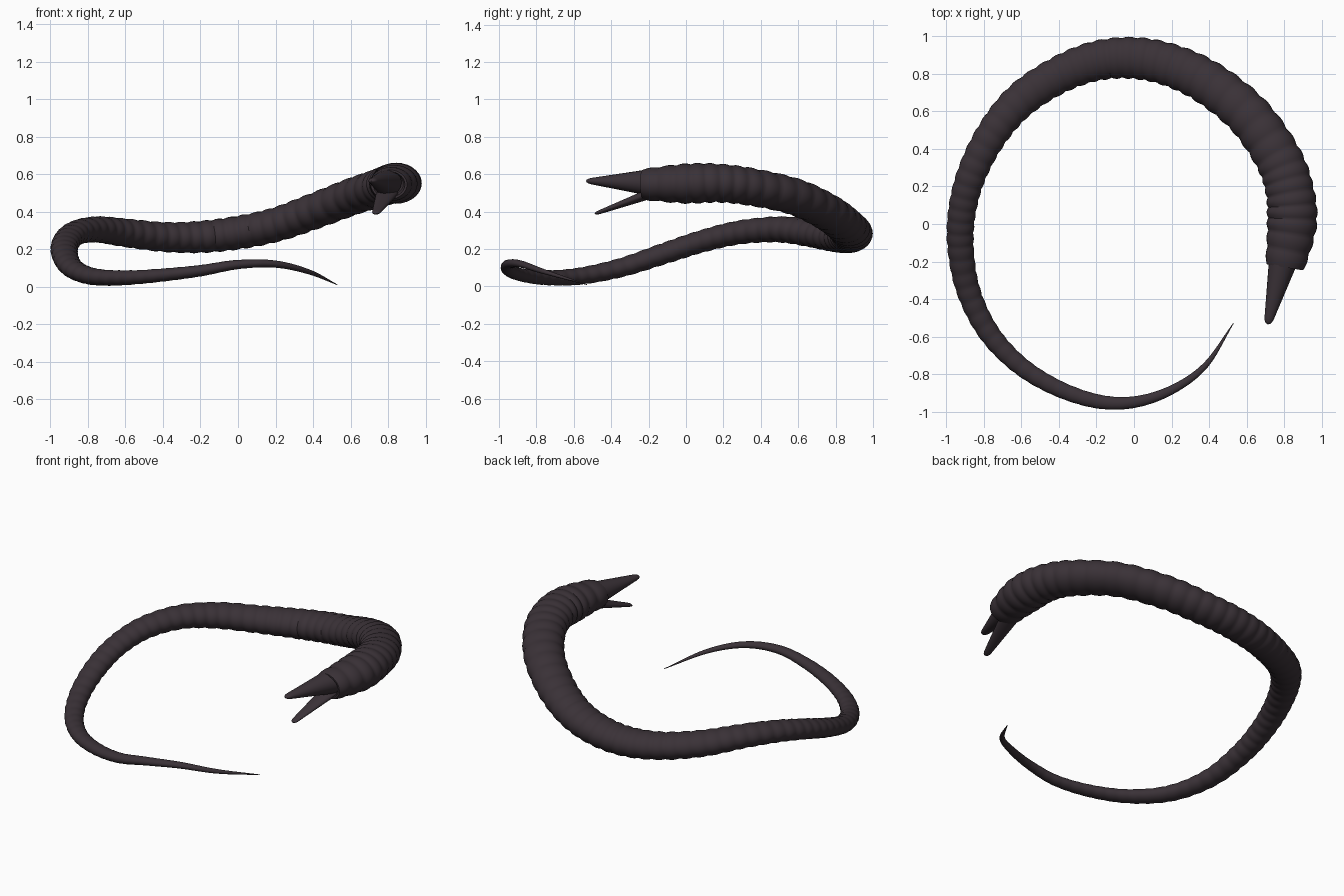
import bpy, bmesh, math
from mathutils import Vector

if "Cube" in bpy.data.objects:
    bpy.data.objects.remove(bpy.data.objects["Cube"])

skin = bpy.data.materials.new("dark plum hide")
skin.use_nodes = True
colour = (0.042, 0.031, 0.038, 1)
skin.diffuse_color = colour
skin.node_tree.nodes["Principled BSDF"].inputs["Base Color"].default_value = colour

UP = Vector((0, 0, 1))


def loft(name, sections, sides=28):
    """Skin elliptical sections: (centre, direction, half width, half height)."""
    bm = bmesh.new()
    rings = []
    for centre, direction, a, b in sections:
        side = direction.cross(UP).normalized()
        up = side.cross(direction).normalized()
        ring = []
        for i in range(sides):
            t = math.tau * i / sides
            ring.append(bm.verts.new(centre + side * a * math.cos(t) + up * b * math.sin(t)))
        rings.append(ring)
    for r0, r1 in zip(rings, rings[1:]):
        for i in range(sides):
            j = (i + 1) % sides
            bm.faces.new((r0[i], r0[j], r1[j], r1[i]))
    bm.faces.new(rings[0])
    bm.faces.new(rings[-1])
    bmesh.ops.recalc_face_normals(bm, faces=bm.faces)
    mesh = bpy.data.meshes.new(name)
    bm.to_mesh(mesh)
    bm.free()
    mesh.materials.append(skin)
    ob = bpy.data.objects.new(name, mesh)
    bpy.context.collection.objects.link(ob)
    bpy.ops.object.select_all(action="DESELECT")
    ob.select_set(True)
    bpy.context.view_layer.objects.active = ob
    bpy.ops.object.shade_smooth_by_angle(angle=math.radians(40))
    return ob


# Body path from neck to tail tip: x, y, z, half width
PATH = [Vector(p) for p in (
    (.805, -.23, .545, .105), (.842, 0, .55, .134), (.83, .18, .552, .13),
    (.765, .36, .53, .126), (.61, .58, .48, .122), (.4, .75, .4, .119),
    (.2, .845, .33, .115), (0, .885, .288, .112), (-.2, .87, .265, .107),
    (-.4, .795, .265, .1), (-.6, .665, .287, .095), (-.75, .49, .305, .087),
    (-.86, .28, .288, .08), (-.915, .08, .24, .075), (-.925, -.12, .175, .071),
    (-.885, -.35, .1, .064), (-.78, -.57, .055, .057), (-.62, -.745, .047, .05),
    (-.42, -.87, .06, .044), (-.2, -.945, .085, .038), (0, -.95, .118, .031),
    (.2, -.885, .12, .024), (.38, -.755, .078, .016), (.53, -.53, .01, .002))]


def path_at(u):
    """Catmull-Rom sample of the path, u from 0 to 1."""
    last = len(PATH) - 1
    i = min(int(u * last), last - 1)
    t = u * last - i
    p1, p2 = PATH[i], PATH[i + 1]
    p0 = PATH[i - 1] if i else p1 * 2 - p2
    p3 = PATH[i + 2] if i + 2 <= last else p2 * 2 - p1
    return (p1 * 2 + (p2 - p0) * t + (p0 * 2 - p1 * 5 + p2 * 4 - p3) * t ** 2
            + (p1 * 3 - p0 - p2 * 3 + p3) * t ** 3) / 2


# Ringed body, with the ridges fading toward the tail
RIDGES, STEPS = 70, 6
body = []
for k in range(RIDGES * STEPS + 1):
    u = k / (RIDGES * STEPS)
    p = path_at(u)
    direction = (path_at(min(u + .002, 1)) - path_at(max(u - .002, 0))).to_3d().normalized()
    phase = RIDGES * (.85 * u + .15 * u * u)
    depth = .075 * min(1, (1 - u) * 3)
    r = p.w * (1 - depth * .85 + depth * abs(math.sin(math.pi * phase)))
    body.append((p.to_3d(), direction, r, r * .8))

# Recessed mouth at the open neck end
c, d, a, b = body[0]
mouth = [(c + d * .05, d, a * .7, b * .7), (c, d, a * .88, b * .88)]
loft("ringed_body", mouth + body)


def mandible(name, base, tip, base_size, tip_size, steps=14):
    """Tapered, slightly bulging spike with a rounded end."""
    base, tip = Vector(base), Vector(tip)
    d = (tip - base).normalized()
    sections = []
    for k in range(steps + 1):
        t = 1 - (1 - k / steps) ** 1.6
        end = math.sqrt(max(0.002, 1 - max(0, (t - .92) / .08) ** 2))
        a, b = (s0 + (s1 - s0) * t for s0, s1 in zip(base_size, tip_size))
        sections.append((base.lerp(tip, t), d, a * end, b * end))
    loft(name, sections, 20)


mandible("upper_mandible", (.797, -.19, .556), (.713, -.535, .564), (.078, .072), (.02, .012))
mandible("lower_mandible", (.795, -.19, .497), (.733, -.488, .388), (.06, .028), (.02, .009))
